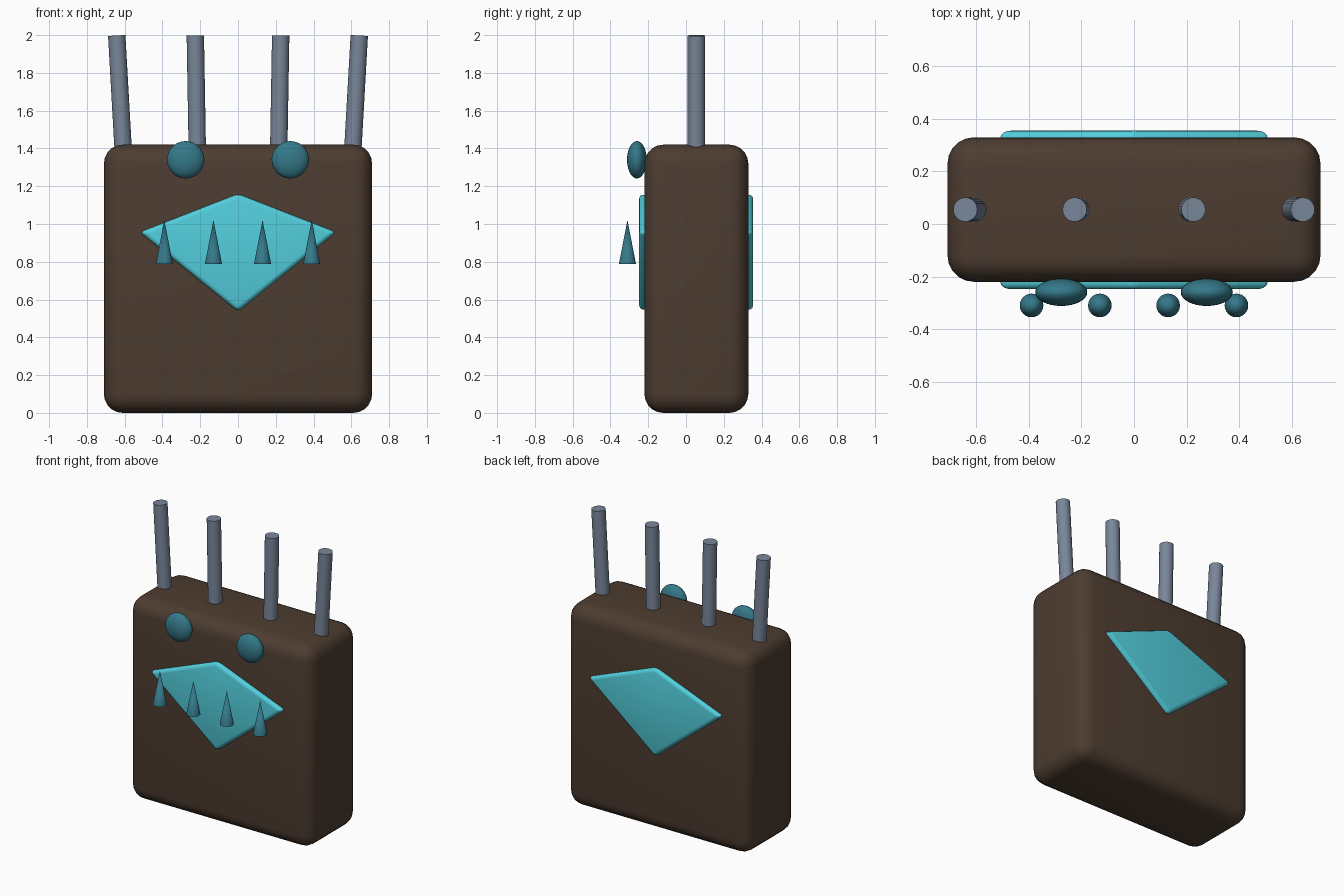
import bpy, bmesh, math
from mathutils import Vector

if "Cube" in bpy.data.objects:
    bpy.data.objects.remove(bpy.data.objects["Cube"])


def material(name, rgb):
    m = bpy.data.materials.new(name)
    m.diffuse_color = (*rgb, 1)
    m.use_nodes = True
    m.node_tree.nodes["Principled BSDF"].inputs["Base Color"].default_value = m.diffuse_color
    return m


BROWN = material("brown", (0.075, 0.046, 0.03))
CYAN = material("cyan", (0.085, 0.62, 0.72))
TEAL = material("teal", (0.035, 0.19, 0.25))
STEEL = material("steel", (0.19, 0.24, 0.32))
MID_Y = 0.055


def finish(name, mat, smooth=True):
    ob = bpy.context.object
    ob.name = name
    ob.data.materials.append(mat)
    if smooth:
        bpy.ops.object.shade_smooth_by_angle(angle=math.radians(40))
    return ob


def bevel(ob, width, segments):
    b = ob.modifiers.new("bevel", 'BEVEL')
    b.width, b.segments, b.limit_method = width, segments, 'NONE'
    bpy.ops.object.modifier_apply(modifier=b.name)


# Rounded slab body
bpy.ops.mesh.primitive_cube_add(size=1, location=(0, MID_Y, 0.71))
body = bpy.context.object
body.scale = (1.42, 0.55, 1.42)
bpy.ops.object.transform_apply(location=False, rotation=False)
bevel(body, 0.1, 5)
finish("body", BROWN)

# Kite-shaped gem running through the body
bm = bmesh.new()
outline = [(0, 1.16), (-0.52, 0.957), (0, 0.537), (0.52, 0.957)]
face = bm.faces.new([bm.verts.new((x, -0.248, z)) for x, z in outline])
ext = bmesh.ops.extrude_face_region(bm, geom=[face])
bmesh.ops.translate(bm, vec=(0, 0.603, 0),
                    verts=[v for v in ext["geom"] if isinstance(v, bmesh.types.BMVert)])
bmesh.ops.recalc_face_normals(bm, faces=bm.faces)
mesh = bpy.data.meshes.new("gem")
bm.to_mesh(mesh)
bm.free()
gem = bpy.data.objects.new("gem", mesh)
bpy.context.collection.objects.link(gem)
bpy.context.view_layer.objects.active = gem
gem.select_set(True)
bpy.ops.object.select_all(action='DESELECT')
gem.select_set(True)
bevel(gem, 0.025, 4)
finish("gem", CYAN)

for side, label in ((-1, "left"), (1, "right")):
    # Flattened eyes
    bpy.ops.mesh.primitive_uv_sphere_add(segments=32, ring_count=16, radius=1,
                                         location=(side * 0.277, -0.26, 1.34))
    bpy.context.object.scale = (0.099, 0.052, 0.099)
    finish(label + "_eye", TEAL)

    # Teeth standing in front of the gem
    for i, x in enumerate((0.13, 0.39)):
        bpy.ops.mesh.primitive_cone_add(vertices=24, radius1=0.045, depth=0.232,
                                        location=(side * x, -0.31, 0.905))
        finish(f"{label}_tooth_{i + 1}", TEAL)

    # Splayed rods on top
    for i, (x0, x1) in enumerate(((0.215, 0.226), (0.606, 0.642))):
        a, b = Vector((side * x0, MID_Y, 1.36)), Vector((side * x1, MID_Y, 1.998))
        bpy.ops.mesh.primitive_cylinder_add(vertices=24, radius=0.046, depth=(b - a).length,
                                            location=(a + b) / 2)
        bpy.context.object.rotation_euler = (b - a).to_track_quat('Z', 'Y').to_euler()
        finish(f"{label}_rod_{i + 1}", STEEL)
